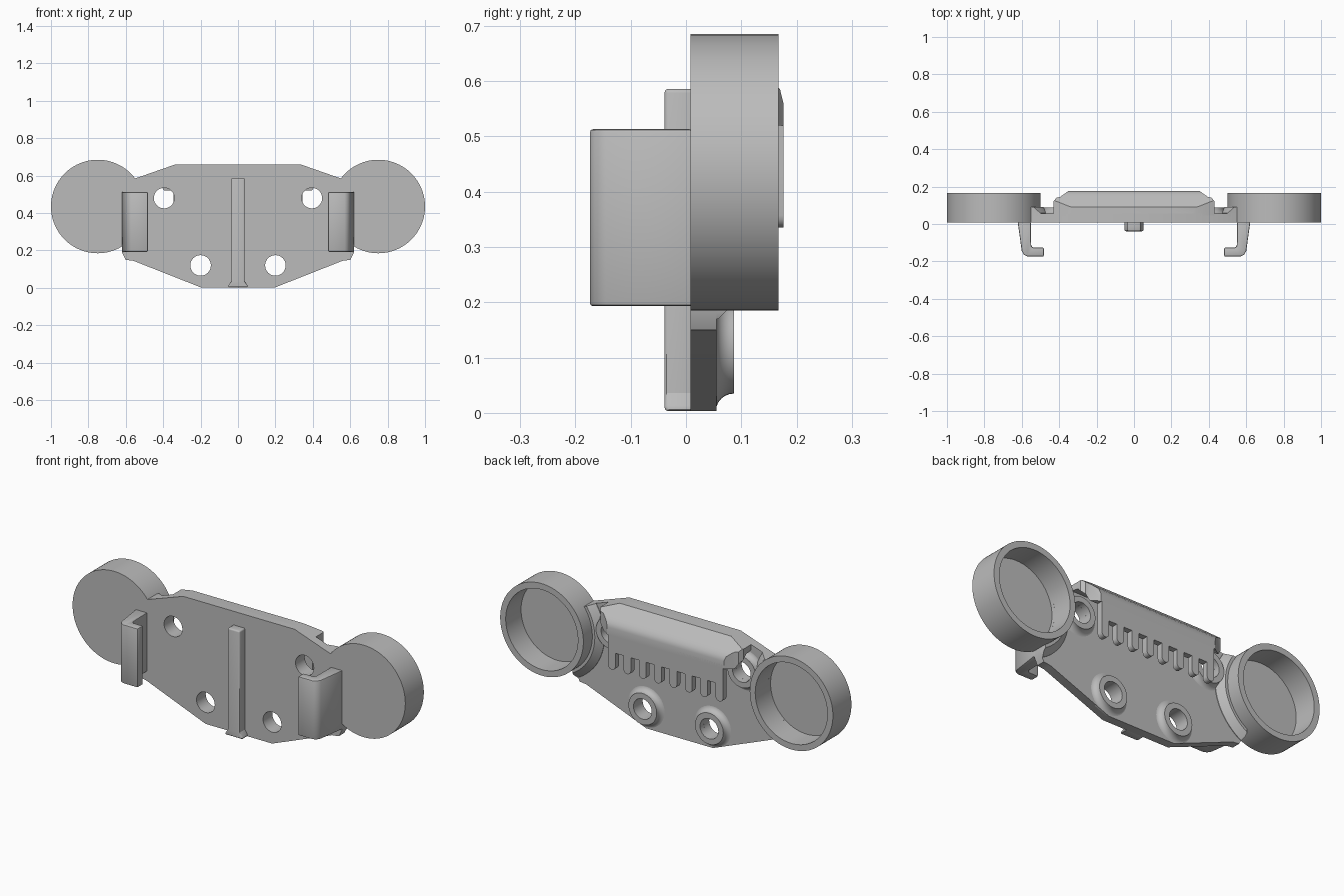
import bpy, bmesh, math

cube = bpy.data.objects.get("Cube")
if cube:
    bpy.data.objects.remove(cube, do_unlink=True)

GREY = (0.5, 0.5, 0.5, 1)
mat = bpy.data.materials.new("plain grey")
mat.use_nodes = True
mat.diffuse_color = GREY
for node in mat.node_tree.nodes:
    if node.type == 'BSDF_PRINCIPLED':
        node.inputs["Base Color"].default_value = GREY


def finish(name, bm):
    bmesh.ops.remove_doubles(bm, verts=bm.verts, dist=1e-5)
    bmesh.ops.recalc_face_normals(bm, faces=bm.faces)
    mesh = bpy.data.meshes.new(name)
    bm.to_mesh(mesh)
    bm.free()
    mesh.materials.append(mat)
    obj = bpy.data.objects.new(name, mesh)
    bpy.context.collection.objects.link(obj)
    return obj


def prism(name, points, lo, hi, axis):
    """Extrude a 2D outline along the named axis."""
    place = {'x': lambda a, b, t: (t, a, b),
             'y': lambda a, b, t: (a, t, b),
             'z': lambda a, b, t: (a, b, t)}[axis]
    bm = bmesh.new()
    ends = [[bm.verts.new(place(a, b, t)) for a, b in points] for t in (lo, hi)]
    bm.faces.new(ends[0])
    bm.faces.new(ends[1])
    n = len(points)
    for i in range(n):
        j = (i + 1) % n
        bm.faces.new((ends[0][i], ends[0][j], ends[1][j], ends[1][i]))
    return finish(name, bm)


def lathe(name, profile, cx, cz, steps=64):
    """Turn a closed (radius, y) profile about an axis along y."""
    bm = bmesh.new()
    rings = []
    for k in range(steps):
        a = math.tau * k / steps
        rings.append([bm.verts.new((cx + r * math.cos(a), y, cz + r * math.sin(a)))
                      for r, y in profile])
    n = len(profile)
    for k in range(steps):
        p, q = rings[k], rings[(k + 1) % steps]
        for i in range(n):
            j = (i + 1) % n
            if profile[i][0] or profile[j][0]:
                face = [p[i], p[j]]
                face += [v for v, r in ((q[j], profile[j][0]), (q[i], profile[i][0])) if r]
                if len(face) > 2:
                    bm.faces.new(face)
    bmesh.ops.remove_doubles(bm, verts=bm.verts, dist=1e-5)
    return finish(name, bm)


def apply_mods(obj):
    bpy.ops.object.select_all(action='DESELECT')
    bpy.context.view_layer.objects.active = obj
    obj.select_set(True)
    for m in list(obj.modifiers):
        bpy.ops.object.modifier_apply(modifier=m.name)


def boolean(obj, cutter, operation='DIFFERENCE'):
    m = obj.modifiers.new("cut", 'BOOLEAN')
    m.operation, m.object, m.solver = operation, cutter, 'EXACT'
    apply_mods(obj)


def bevel(obj, width, segments=3):
    m = obj.modifiers.new("round", 'BEVEL')
    m.width, m.segments = width, segments
    m.limit_method, m.angle_limit = 'ANGLE', math.radians(40)
    apply_mods(obj)


FRONT, BACK = 0.008, 0.055
CUP_X, CUP_Z = 0.75, 0.435
HOLES = [(s * x, z) for s in (1, -1) for x, z in ((0.395, 0.48), (0.2, 0.12))]

# Back plate outline, mirrored left to right
half = [(0.2, 0.003), (0.56, 0.145), (0.6, 0.15), (0.62, 0.19),
        (0.62, 0.25), (0.6, 0.5), (0.55, 0.585), (0.335, 0.66)]
outline = half + [(-x, z) for x, z in reversed(half)]
plate = prism("mounting_plate", outline, FRONT, BACK, 'y')

# Helper solids
drills = [lathe("drill", [(0, -0.2), (0.055, -0.2), (0.055, 0.4), (0, 0.4)], x, z, 32)
          for x, z in HOLES]
wells = [lathe("well", [(0, 0.035), (0.217, 0.035), (0.217, 0.4), (0, 0.4)],
               s * CUP_X, CUP_Z) for s in (1, -1)]
limit = prism("limit", outline, 0.03, 0.3, 'y')

for d in drills + wells:
    boolean(plate, d)

# Screw bosses with a concave fillet at the foot
for i, (x, z) in enumerate(HOLES):
    fillet = [(0.117 - 0.032 * math.sin(a), 0.087 - 0.032 * math.cos(a))
              for a in (math.pi / 2 * k / 6 for k in range(7))]
    fillet = [(0.117 - 0.032 * math.sin(t), 0.054 + 0.033 * (1 - math.cos(t)))
              for t in (math.pi / 2 * k / 6 for k in range(7))]
    boss = lathe("screw_boss_%d" % (i + 1),
                 [(0.055, 0.045), (0.117, 0.045)] + fillet + [(0.055, 0.087)], x, z, 40)
    boolean(boss, limit, 'INTERSECT')
    for w in wells:
        boolean(boss, w)

for s, side in ((1, "left"), (-1, "right")):
    # Round cup, open to the back
    lathe(side + "_cup", [(0, FRONT), (0.25, FRONT), (0.25, 0.167), (0.217, 0.167),
                          (0.217, 0.035), (0, 0.035)], s * CUP_X, CUP_Z, 96)

    # Sloped collar joining cup to plate
    collar = lathe(side + "_collar", [(0.235, 0.04), (0.3, 0.04), (0.3, 0.058),
                                      (0.265, 0.09), (0.235, 0.09)], s * CUP_X, CUP_Z)
    boolean(collar, limit, 'INTERSECT')
    for d in drills:
        boolean(collar, d)

    # Hooked clip
    hook = [(0.622, 0.012), (0.6, -0.145), (0.588, -0.165), (0.57, -0.174),
            (0.482, -0.174), (0.482, -0.126), (0.54, -0.126), (0.55, -0.116), (0.552, 0.012)]
    clip = prism(side + "_clip", [(s * x, y) for x, y in hook], 0.193, 0.513, 'z')
    bevel(clip, 0.006, 2)

# Centre rail with a flared foot
rail_half = [(0.054, 0.003), (0.05, 0.014), (0.036, 0.036), (0.036, 0.586)]
rail = prism("centre_rail", rail_half + [(-x, z) for x, z in reversed(rail_half)],
             -0.039, 0.015, 'y')
bevel(rail, 0.009)

# Sloped hood along the top, clipped to the plate outline and tapered at the ends
hood = prism("hood", [(0.045, 0.66), (0.09, 0.66), (0.155, 0.602), (0.17, 0.585),
                      (0.176, 0.56), (0.176, 0.52), (0.145, 0.52), (0.14, 0.55),
                      (0.1, 0.59), (0.045, 0.6)], -0.43, 0.43, 'x')
boolean(hood, limit, 'INTERSECT')
taper = [(0.435, 0), (0.435, 0.115), (0.415, 0.14), (0.395, 0.145), (0.345, 0.18)]
ends = prism("ends", taper + [(-x, y) for x, y in reversed(taper)], 0, 1, 'z')
boolean(hood, ends, 'INTERSECT')

# Comb panel hanging from the hood
panel = prism("comb_panel", [(0.145, 0.43), (0.176, 0.43), (0.176, 0.54), (0.145, 0.54)],
              -0.345, 0.345, 'x')

# Comb fingers with rounded tips
COUNT, WIDTH, TIP = 8, 0.022, 0.335
for i in range(COUNT):
    cx = -0.323 + 0.646 * i / (COUNT - 1)
    tip = [(cx - WIDTH * math.cos(t), TIP + WIDTH * (1 - math.sin(t)))
           for t in (math.pi * k / 8 for k in range(9))]
    prism("comb_finger_%d" % (i + 1), tip + [(cx + WIDTH, 0.44), (cx - WIDTH, 0.44)],
          0.145, 0.176, 'y')

for helper in drills + wells + [limit, ends]:
    bpy.data.objects.remove(helper, do_unlink=True)

# Smooth the round surfaces, keep the edges sharp
bpy.ops.object.select_all(action='DESELECT')
for obj in bpy.context.collection.objects:
    if obj.type == 'MESH' and mat.name in obj.data.materials:
        obj.select_set(True)
        bpy.context.view_layer.objects.active = obj
bpy.ops.object.shade_smooth_by_angle(angle=math.radians(30))
